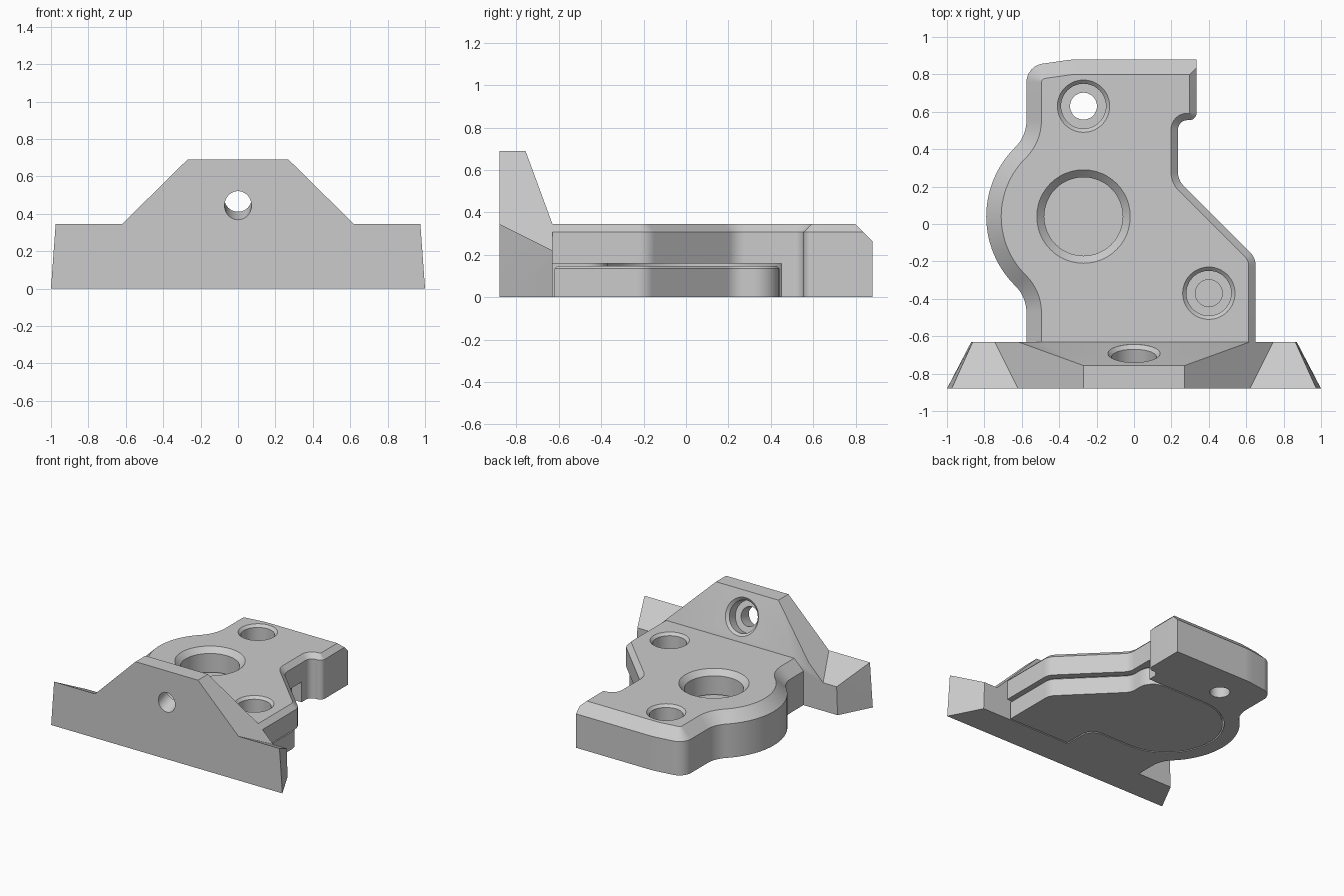
import bpy, bmesh, math
from mathutils import Vector

if "Cube" in bpy.data.objects:
    bpy.data.objects.remove(bpy.data.objects["Cube"], do_unlink=True)

TOP = 0.345      # height of the main slab
WIDE, NARROW = 0.08, 0.037   # the two chamfer sizes
LOBE = (-0.27, 0.04)         # centre of the round lobe and bore

grey = bpy.data.materials.new("machined_grey")
grey.use_nodes = True
grey.diffuse_color = (0.6, 0.6, 0.6, 1)
grey.node_tree.nodes["Principled BSDF"].inputs["Base Color"].default_value = (0.6, 0.6, 0.6, 1)


def finish(name, bm):
    bmesh.ops.remove_doubles(bm, verts=bm.verts, dist=1e-5)
    bmesh.ops.recalc_face_normals(bm, faces=bm.faces)
    mesh = bpy.data.meshes.new(name)
    bm.to_mesh(mesh)
    bm.free()
    mesh.materials.append(grey)
    obj = bpy.data.objects.new(name, mesh)
    bpy.context.collection.objects.link(obj)
    return obj


def arc(radius, start, end, steps):
    """Points on a circle around the lobe centre, as sharp corners."""
    angles = [math.radians(start + (end - start) * i / steps) for i in range(steps + 1)]
    return [(LOBE[0] + radius * math.cos(a), LOBE[1] + radius * math.sin(a), 0) for a in angles]


def rounded(corners, steps=8):
    """Turn (x, y, radius) corners into an outline with fillets."""
    out = []
    for i, (x, y, r) in enumerate(corners):
        p = Vector((x, y))
        if r == 0:
            out.append(p)
            continue
        a = (Vector(corners[i - 1][:2]) - p).normalized()
        b = (Vector(corners[(i + 1) % len(corners)][:2]) - p).normalized()
        half = a.angle(b) / 2
        centre = p + (a + b).normalized() * r / math.sin(half)
        start = p + a * r / math.tan(half) - centre
        end = p + b * r / math.tan(half) - centre
        for s in range(steps + 1):
            t = s / steps
            out.append(centre + (start * (1 - t) + end * t).normalized() * r)
    return out


def inset(outline, widths):
    """Move every edge of a counter-clockwise outline inward by its width."""
    out = []
    n = len(outline)
    for i, p in enumerate(outline):
        d1 = (p - outline[i - 1]).normalized()
        d2 = (outline[(i + 1) % n] - p).normalized()
        n1, n2 = Vector((-d1.y, d1.x)), Vector((-d2.y, d2.x))
        w1, w2 = widths[i - 1], widths[i]
        det = n1.x * n2.y - n1.y * n2.x
        if abs(det) < 1e-4:
            out.append(p + n1 * w1)
        else:
            out.append(p + Vector((w1 * n2.y - w2 * n1.y, w2 * n1.x - w1 * n2.x)) / det)
    return out


def slab(name, outline, height, widths, upper, bottom=0.0):
    """Extruded outline whose top edge is chamfered."""
    bm = bmesh.new()
    n = len(outline)
    low = [bm.verts.new((*p, bottom)) for p in outline]
    mid = [bm.verts.new((*p, height - max(widths[i - 1], widths[i]))) for i, p in enumerate(outline)]
    top = [bm.verts.new((*p, height)) for p in upper]
    for lower, higher in ((low, mid), (mid, top)):
        for i in range(n):
            j = (i + 1) % n
            bm.faces.new((lower[i], lower[j], higher[j], higher[i]))
    bm.faces.new(low[::-1])
    bm.faces.new(top)
    return finish(name, bm)


def hull(name, half):
    """Convex solid from half its corners, mirrored in x."""
    bm = bmesh.new()
    for x, y, z in half:
        bm.verts.new((x, y, z))
        bm.verts.new((-x, y, z))
    res = bmesh.ops.convex_hull(bm, input=bm.verts)
    loose = [v for v in bm.verts if not v.link_faces]
    bmesh.ops.delete(bm, geom=loose, context='VERTS')
    bmesh.ops.dissolve_limit(bm, angle_limit=0.01, verts=bm.verts, edges=bm.edges)
    return finish(name, bm)


def lathe(name, profile, location, tilt=0.0, sides=48):
    """Round cutter from (radius, height) steps."""
    bm = bmesh.new()
    rings = []
    for r, z in profile:
        rings.append([bm.verts.new((r * math.cos(math.tau * i / sides),
                                    r * math.sin(math.tau * i / sides), z)) for i in range(sides)])
    for a, b in zip(rings, rings[1:]):
        for i in range(sides):
            j = (i + 1) % sides
            bm.faces.new((a[i], a[j], b[j], b[i]))
    bm.faces.new(rings[0])
    bm.faces.new(rings[-1])
    obj = finish(name, bm)
    obj.location = location
    obj.rotation_euler.x = tilt
    return obj


def combine(target, other, operation):
    other.hide_render = True
    bpy.context.view_layer.update()
    mod = target.modifiers.new(operation.lower(), 'BOOLEAN')
    mod.operation, mod.solver, mod.object = operation, 'EXACT', other
    bpy.context.view_layer.objects.active = target
    bpy.ops.object.modifier_apply(modifier=mod.name)
    bpy.data.objects.remove(other, do_unlink=True)


# Main slab: notch and hook on the right, round lobe on the left
hook_end = (0.335, 0.88, 0)
corners = [(0.65, -0.72, 0), (0.65, -0.18, 0.1), (0.235, 0.235, 0.1), (0.235, 0.555, 0.05),
           (0.335, 0.555, 0.04), (0.335, 0.88 - WIDE + NARROW, 0), hook_end,
           (-0.33, 0.88, 0.5), (-0.575, 0.845, 0.1), (-0.575, 0.47, 0.2)]
corners += arc(0.52, 135, 225, 28)
corners += [(-0.575, -0.39, 0.2), (-0.575, -0.72, 0)]
outline = rounded(corners)
widths = []
for i, p in enumerate(outline):
    m = (p + outline[(i + 1) % len(outline)]) / 2
    widths.append(0 if m.y < -0.71 else NARROW if m.x > 0.2 else WIDE)
upper = inset(outline, widths)
end = outline.index(Vector(hook_end[:2]))
upper[end - 1] = upper[end]      # mitre where the two chamfers meet
body = slab("bracket_body", outline, TOP, widths, upper)

# End wall: low wings plus a tall sloped gusset
wings = hull("wings", [(1, -0.88, 0), (0.975, -0.88, TOP), (0.87, -0.63, 0), (0.862, -0.63, 0.22)])
gusset = hull("gusset", [(0.27, -0.88, 0.69), (0.27, -0.757, 0.69), (0.62, -0.63, TOP),
                         (0.745, -0.63, 0.22), (0.62, -0.88, TOP), (0.62, -0.88, 0.1),
                         (0.74, -0.63, 0.1)])
combine(body, wings, 'UNION')
combine(body, gusset, 'UNION')

# Pocket under the slab for the cover, open on the right
pocket = rounded([(0.9, 0.45, 0)] + arc(0.41, 90, 270, 40)
                 + [(0.09, -0.37, 0.1), (0.09, -0.63, 0), (0.9, -0.63, 0)])
flat = [0.0] * len(pocket)
combine(body, slab("pocket", pocket, 0.158, flat, inset(pocket, flat), -0.1), 'DIFFERENCE')

# Bore and counterbored screw holes
bore = [(0.25, 0.055), (0.25, 0), (0.21, -0.04), (0.21, -0.25)]
screw = [(0.14, 0.1), (0.14, 0), (0.12, -0.02), (0.12, -0.15), (0.072, -0.15), (0.072, -0.5)]
wall_screw = [(r, z if z > -0.1 else z + 0.05) for r, z in screw]
combine(body, lathe("bore", bore, (*LOBE, TOP)), 'DIFFERENCE')
for x, y in ((-0.27, 0.63), (0.4, -0.37)):
    combine(body, lathe("screw_hole", screw, (x, y, TOP)), 'DIFFERENCE')
combine(body, lathe("wall_hole", wall_screw, (0, -0.692, 0.513), math.radians(-70)), 'DIFFERENCE')

# Cover plate sitting in the pocket with a thin gap
plate = rounded([(0.63, -0.62, 0), (0.63, -0.19, 0.1), (0.215, 0.225, 0.1), (0.215, 0.44, 0.12)]
                + arc(0.4, 90, 270, 40) + [(0.1, -0.36, 0.1), (0.1, -0.62, 0)])
edge = [0.012] * len(plate)
cover = slab("bottom_cover", plate, 0.147, edge, inset(plate, edge))

# Smooth the round walls, keep chamfers crisp
bpy.ops.object.select_all(action='DESELECT')
for obj in (body, cover):
    obj.select_set(True)
bpy.context.view_layer.objects.active = body
bpy.ops.object.shade_smooth_by_angle(angle=math.radians(25))
